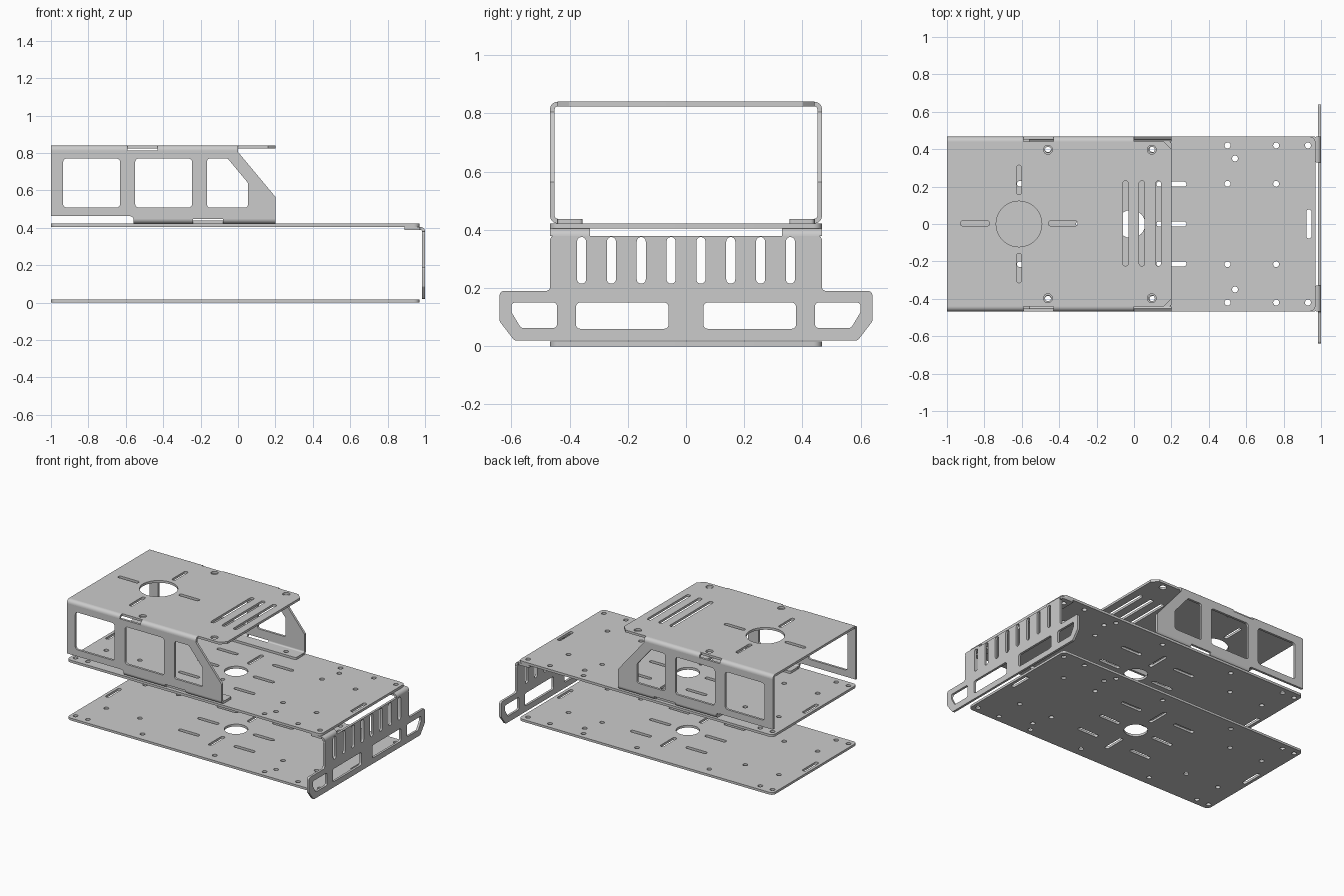
import bpy, bmesh, math
from mathutils import Vector, Matrix

old = bpy.data.objects.get("Cube")
if old:
    bpy.data.objects.remove(old, do_unlink=True)

steel = bpy.data.materials.new("plain_grey_metal")
steel.use_nodes = True
GREY = (0.6, 0.6, 0.6, 1)
steel.diffuse_color = GREY
steel.node_tree.nodes["Principled BSDF"].inputs["Base Color"].default_value = GREY

T = 0.016       # sheet thickness
R = 0.026       # outer bend radius
HALF = 0.467    # half width of the chassis
X, Y, Z = Vector((1, 0, 0)), Vector((0, 1, 0)), Vector((0, 0, 1))
made = []


def rounded(points, radius, steps=6):
    """Closed outline with every corner rounded."""
    out = []
    n = len(points)
    for i in range(n):
        p, a, b = (Vector((*points[k % n], 0)) for k in (i, i - 1, i + 1))
        d1, d2 = (a - p).normalized(), (b - p).normalized()
        half = d1.angle(d2) / 2
        c = p + (d1 + d2).normalized() * radius / math.sin(half)
        t = radius / math.tan(half)
        s, e = (p + d1 * t - c).normalized(), (p + d2 * t - c).normalized()
        for k in range(steps + 1):
            q = c + s.slerp(e, k / steps).normalized() * radius
            if not out or (q - out[-1]).length > 1e-4:
                out.append(q)
    if (out[0] - out[-1]).length < 1e-4:
        out.pop()
    return [(q.x, q.y) for q in out]


def rect(u0, u1, v0, v1, radius=0.02):
    return rounded([(u0, v0), (u1, v0), (u1, v1), (u0, v1)], radius)


def slot(u, v, lu, lv):
    """Slot with round ends, given by its centre and sizes."""
    return rect(u - lu / 2, u + lu / 2, v - lv / 2, v + lv / 2, min(lu, lv) * 0.49)


def disc(u, v, r, n=24):
    return [(u + r * math.cos(k * math.tau / n), v + r * math.sin(k * math.tau / n)) for k in range(n)]


def sheet(name, loops, axes, w0, w1):
    """Fill the first loop minus the others and extrude it from w0 to w1."""
    cu = bpy.data.curves.new(name, "CURVE")
    cu.dimensions = "2D"
    cu.fill_mode = "BOTH"
    cu.extrude = abs(w1 - w0) / 2
    for loop in loops:
        sp = cu.splines.new("POLY")
        sp.points.add(len(loop) - 1)
        for pt, (u, v) in zip(sp.points, loop):
            pt.co = (u, v, 0, 1)
        sp.use_cyclic_u = True
    tmp = bpy.data.objects.new(name + "_outline", cu)
    bpy.context.collection.objects.link(tmp)
    dg = bpy.context.evaluated_depsgraph_get()
    me = bpy.data.meshes.new_from_object(tmp.evaluated_get(dg))
    bpy.data.objects.remove(tmp, do_unlink=True)
    me.name = name
    u, v, w = axes
    m = Matrix((u, v, w)).transposed().to_4x4()
    m.translation = w * (w0 + w1) / 2
    me.transform(m)
    bm = bmesh.new()
    bm.from_mesh(me)
    bmesh.ops.remove_doubles(bm, verts=bm.verts, dist=1e-5)
    bmesh.ops.recalc_face_normals(bm, faces=bm.faces)
    bm.to_mesh(me)
    bm.free()
    me.materials.clear()
    me.materials.append(steel)
    ob = bpy.data.objects.new(name, me)
    bpy.context.collection.objects.link(ob)
    made.append(ob)


def bend(name, cu, cv, su, sv, axes, w0, w1):
    """Quarter-round sheet bend about a centre, opening towards su, sv."""
    ang = [k * math.pi / 16 for k in range(9)]
    arc = [(cu + su * R * math.cos(a), cv + sv * R * math.sin(a)) for a in ang]
    r = R - T
    arc += [(cu + su * r * math.cos(a), cv + sv * r * math.sin(a)) for a in reversed(ang)]
    sheet(name, [arc], axes, w0, w1)


# Floor and deck plates share one hole pattern
MID = -0.015
cuts = [disc(MID, 0, 0.075, 40)]
for s in (1, -1):
    for x, y in ((0.5, 0.42), (0.76, 0.42), (0.93, 0.42), (0.54, 0.35), (0.5, 0.215), (0.76, 0.215),
                 (0.1, 0.4), (-0.46, 0.4), (-0.61, 0.215), (-0.87, 0.215), (-0.87, 0.42), (-0.965, 0.42)):
        cuts.append(disc(x, s * y, 0.016, 16))
    cuts.append(slot(MID, s * 0.215, 0.027, 0.16))
    cuts.append(slot(MID + s * 0.95, 0, 0.027, 0.155))
    for y in (-0.213, 0, 0.213):
        cuts.append(slot(MID + s * 0.215, y, 0.16, 0.027))
outline = rect(-1, 0.97, -HALF, HALF, 0.03)
sheet("floor_plate", [outline] + cuts, (X, Y, Z), 0, T)
sheet("deck_plate", [outline] + cuts, (X, Y, Z), 0.405, 0.422)

# Roof panel with round opening, slots and screw holes
TOP = 0.84
EDGE = HALF - R
roof = [rounded([(-1, -EDGE), (0.16, -EDGE), (0.2, -EDGE + 0.04), (0.2, EDGE - 0.04), (0.16, EDGE), (-1, EDGE)], 0.003),
        disc(-0.615, 0, 0.122, 48)]
for s in (1, -1):
    roof.append(slot(-0.615 + s * 0.235, 0.003, 0.157, 0.027))
    roof.append(slot(-0.615, s * 0.236, 0.027, 0.157))
    for x in (-0.46, 0.095):
        roof.append(disc(x, s * 0.397, 0.024, 20))
for x in (-0.045, 0.042, 0.13):
    roof.append(slot(x, 0.003, 0.03, 0.455))
sheet("roof_panel", roof, (X, Y, Z), TOP - T, TOP)

# Cabin sides: wall with three windows, bends and foot flange
FOOT = 0.422
wall = [[(-1, 0.462), (-0.575, 0.462), (-0.563, 0.455), (-0.56, FOOT + R), (0.2, FOOT + R),
         (0.2, 0.565), (0, 0.805), (0, TOP - R), (-1, TOP - R)],
        rect(-0.935, -0.63, 0.508, 0.77),
        rect(-0.55, -0.245, 0.508, 0.77),
        rounded([(-0.165, 0.508), (0.053, 0.508), (0.053, 0.64), (-0.055, 0.77), (-0.165, 0.77)], 0.015)]
for s, side in ((1, "left"), (-1, "right")):
    sheet(side + "_cabin_wall", wall, (X, Z, Y), s * HALF, s * (HALF - T))
    for k, (x0, x1) in enumerate(((-1, -0.59), (-0.43, 0))):
        bend(f"{side}_roof_bend_{k + 1}", s * EDGE, TOP - R, s, 1, (Y, Z, X), x0, x1)
    for k, (x0, x1) in enumerate(((-0.56, -0.24), (-0.08, 0.2))):
        bend(f"{side}_foot_bend_{k + 1}", s * EDGE, FOOT + R, s, -1, (Y, Z, X), x0, x1)
    y0, y1 = sorted((s * 0.355, s * EDGE))
    flange = [rect(-0.56, 0.2, y0, y1, 0.012)] + [disc(x, s * 0.397, 0.016, 16) for x in (-0.46, 0.095)]
    sheet(side + "_foot_flange", flange, (X, Y, Z), FOOT, FOOT + T)

# Bumper: winged plate with grille slots and openings
LIP = 0.405
half_outline = [(HALF, LIP - R), (HALF, 0.19), (0.64, 0.19), (0.64, 0.085), (0.59, 0.02)]
bumper = [rounded(half_outline + [(-y, z) for y, z in reversed(half_outline)], 0.014)]
for k in range(8):
    bumper.append(slot((k - 3.5) * 0.1025, 0.295, 0.031, 0.16))
for s in (1, -1):
    y0, y1 = sorted((s * 0.06, s * 0.378))
    bumper.append(rect(y0, y1, 0.06, 0.15, 0.015))
    lamp = [(0.6, 0.15), (0.6, 0.118), (0.567, 0.063), (0.443, 0.063), (0.443, 0.15)]
    bumper.append(rounded([(s * y, z) for y, z in lamp], 0.012))
sheet("bumper_plate", bumper, (Y, Z, X), 1 - T, 1)

# Bumper mounting tabs bent under the deck
for s, side in ((1, "left"), (-1, "right")):
    y0, y1 = sorted((s * 0.33, s * HALF))
    bend(side + "_bumper_bend", 1 - R, LIP - R, 1, 1, (X, Z, Y), y0, y1)
    sheet(side + "_bumper_tab", [rect(0.89, 1 - R, y0, y1, 0.008), disc(0.93, s * 0.42, 0.016, 16)],
          (X, Y, Z), LIP - T, LIP)

# Smooth the curved walls, keep sheet edges sharp
bpy.ops.object.select_all(action="DESELECT")
for ob in made:
    ob.select_set(True)
bpy.context.view_layer.objects.active = made[0]
bpy.ops.object.shade_smooth_by_angle(angle=math.radians(30))
